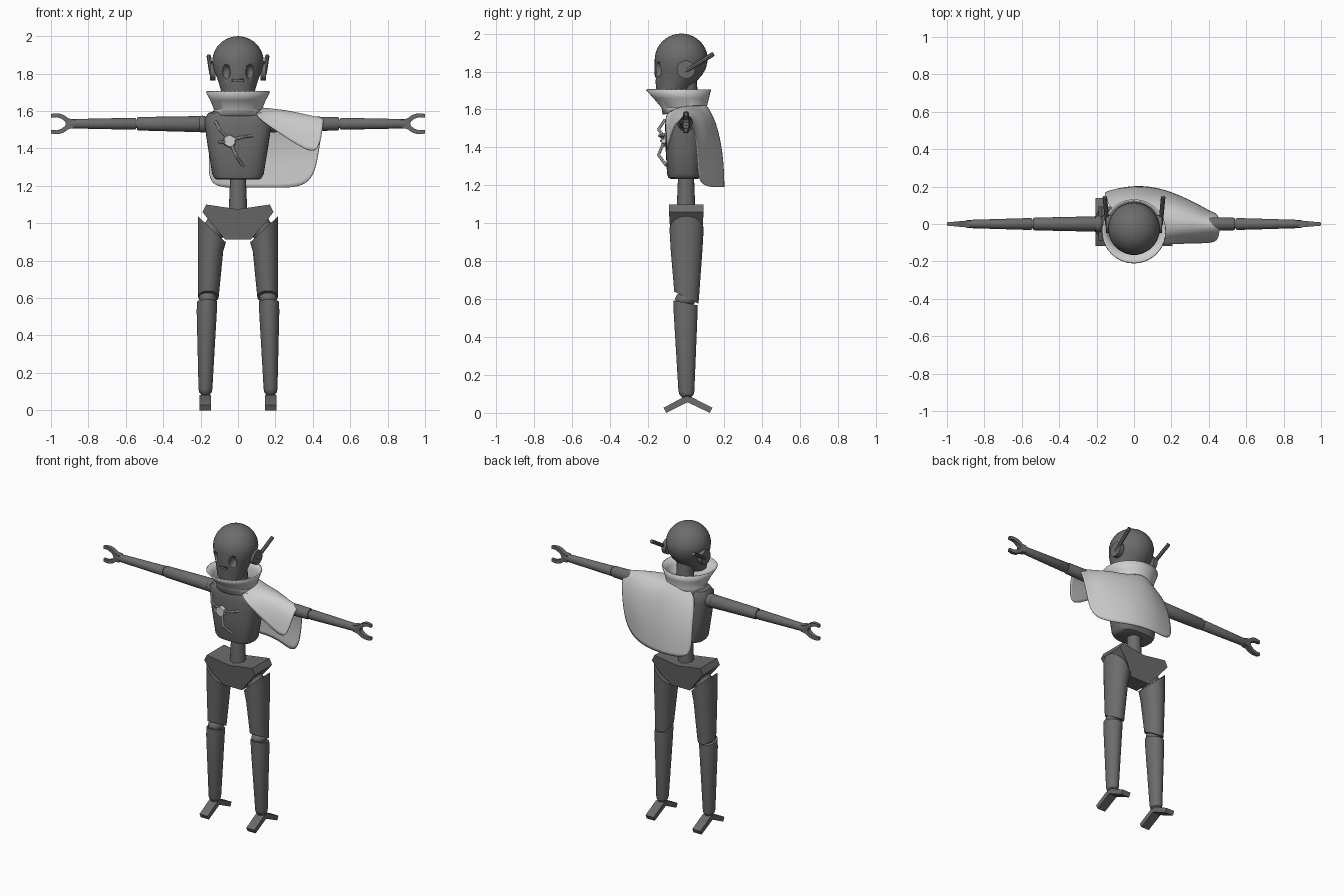
import bpy, bmesh, math
from mathutils import Vector

if "Cube" in bpy.data.objects:
    bpy.data.objects.remove(bpy.data.objects["Cube"])


def material(name, v):
    m = bpy.data.materials.new(name)
    m.diffuse_color = (v, v, v, 1)
    m.use_nodes = True
    m.node_tree.nodes["Principled BSDF"].inputs["Base Color"].default_value = m.diffuse_color
    return m


DARK = material("dark grey metal", 0.15)
LIGHT = material("pale cloth", 0.62)


def finish(name, bm, mat=DARK, smooth=35):
    bmesh.ops.recalc_face_normals(bm, faces=bm.faces[:])
    me = bpy.data.meshes.new(name)
    bm.to_mesh(me)
    bm.free()
    ob = bpy.data.objects.new(name, me)
    bpy.context.collection.objects.link(ob)
    me.materials.append(mat)
    if smooth:
        bpy.ops.object.select_all(action='DESELECT')
        ob.select_set(True)
        bpy.context.view_layer.objects.active = ob
        bpy.ops.object.shade_smooth_by_angle(angle=math.radians(smooth))
    return ob


def loft(name, rows, mat=DARK, n=32, power=1.0, side=1, along_x=False, caps=True):
    """Rows of (cx, cy, cz, rx, ry, slope_x, slope_y), joined into a skin."""
    bm = bmesh.new()
    rings = []
    for r in rows:
        cx, cy, cz, rx, ry, sx, sy = tuple(r) + (0,) * (7 - len(r))
        ring = []
        for i in range(n):
            a = 2 * math.pi * i / n
            c, s = math.cos(a), math.sin(a)
            x = math.copysign(abs(c) ** power, c) * rx
            y = math.copysign(abs(s) ** power, s) * ry
            p = (cx + x, cy + y, cz + sx * x + sy * y)
            if along_x:
                p = (p[2], p[1], p[0])
            ring.append(bm.verts.new((p[0] * side, p[1], p[2])))
        rings.append(ring)
    for a, b in zip(rings, rings[1:]):
        for i in range(n):
            bm.faces.new((a[i], a[(i + 1) % n], b[(i + 1) % n], b[i]))
    if caps:
        bm.faces.new(rings[0])
        bm.faces.new(rings[-1])
    return finish(name, bm, mat)


def prism(name, front, back, mat=DARK):
    """Solid between two matching outlines."""
    bm = bmesh.new()
    f = [bm.verts.new(p) for p in front]
    b = [bm.verts.new(p) for p in back]
    bm.faces.new(f)
    bm.faces.new(b)
    for i in range(len(f)):
        j = (i + 1) % len(f)
        bm.faces.new((f[i], f[j], b[j], b[i]))
    return finish(name, bm, mat, 30)


def ball(name, pos, radii):
    bm = bmesh.new()
    bmesh.ops.create_uvsphere(bm, u_segments=24, v_segments=14, radius=1)
    for v in bm.verts:
        v.co = Vector(pos) + Vector([v.co[i] * radii[i] for i in range(3)])
    return finish(name, bm, DARK, 40)


def rod(name, a, b, r, r2=None, mat=DARK, n=20):
    a, b = Vector(a), Vector(b)
    bm = bmesh.new()
    bmesh.ops.create_cone(bm, cap_ends=True, segments=n, radius1=r,
                          radius2=r if r2 is None else r2, depth=(b - a).length)
    q = (b - a).to_track_quat('Z', 'Y')
    for v in bm.verts:
        v.co = q @ v.co + (a + b) / 2
    return finish(name, bm, mat)


# Head: round dome running into a tapered face
rows = []
for k in range(1, 11):
    a = math.radians(9 * k)
    rows.append((0, -0.025, 1.862 + 0.138 * math.cos(a), 0.138 * math.sin(a), 0.14 * math.sin(a)))
rows[0:0] = [(0, -0.025, 2.0, 0.004, 0.004)]
rows += [(0, -0.03, 1.82, 0.13, 0.136), (0, -0.04, 1.78, 0.113, 0.125),
         (0, -0.057, 1.74, 0.1, 0.103), (0, -0.08, 1.68, 0.083, 0.075)]
head = loft("head", rows, n=40)

# Eye sockets and mouth slot
cutters = [ball("eye_cutter", (s * 0.065, -0.155, 1.81), (0.023, 0.04, 0.04)) for s in (-1, 1)]
cutters.append(prism("mouth_cutter",
                     [(x, -0.2, z) for x, z in ((-.03, 1.758), (.03, 1.758), (.03, 1.768), (-.03, 1.768))],
                     [(x, -0.145, z) for x, z in ((-.03, 1.758), (.03, 1.758), (.03, 1.768), (-.03, 1.768))]))
for c in cutters:
    c.hide_render = True
    c.hide_viewport = True
    m = head.modifiers.new("cut", 'BOOLEAN')
    m.operation, m.object, m.solver = 'DIFFERENCE', c, 'EXACT'

# Ear discs with swept-back antennas
for s in (-1, 1):
    rod("ear_disc", (s * 0.12, 0, 1.81), (s * 0.15, 0, 1.81), 0.048, n=28)
    rod("antenna", (s * 0.142, -0.005, 1.80), (s * 0.156, 0.145, 1.893), 0.012, n=8)

# Neck, collar, torso and waist
rod("neck", (0, 0.015, 1.58), (0, 0.0, 1.77), 0.055)
collar = loft("collar", [(0, -0.005, 1.575, 0.135, 0.115), (0, -0.01, 1.61, 0.125, 0.115),
                         (0, -0.025, 1.66, 0.145, 0.142), (0, -0.04, 1.705, 0.168, 0.168)],
              LIGHT, n=40, caps=False)
sol = collar.modifiers.new("thickness", 'SOLIDIFY')
sol.thickness, sol.offset = 0.008, 0
loft("torso", [(0, -.01, 1.233, .11, .07), (0, -.01, 1.24, .125, .083), (0, -.01, 1.26, .137, .09),
               (0, -.01, 1.4, .16, .098), (0, -.01, 1.52, .178, .1), (0, -.01, 1.56, .178, .096),
               (0, -.01, 1.59, .158, .085), (0, -.01, 1.61, .1, .06)], n=40, power=0.7)
rod("waist", (0, 0, 1.05), (0, 0, 1.25), 0.05, 0.042)

# Pelvis: wide wedge, thinner towards the bottom
outline = [(-.17, 1.10), (0, 1.075), (.17, 1.10), (.19, 1.06), (.13, .985), (.068, .912),
           (-.068, .912), (-.13, .985), (-.19, 1.06)]
depth = [.09, .09, .09, .09, .085, .055, .055, .085, .09]
prism("pelvis", [(x, -d, z) for (x, z), d in zip(outline, depth)],
      [(x, d + .003, z) for (x, z), d in zip(outline, depth)])

for s in (-1, 1):
    # Legs: diagonal hip cut, sloped knee gap, tapered shin
    rod("hip_joint", (s * .10, 0, 1.01), (s * .15, 0, .93), .06)
    loft("thigh", [(.14, .003, .968, .075, .09, .93), (.147, .003, .85, .068, .083),
                   (.158, .002, .607, .055, .064, 0, -.5)], side=s)
    ball("knee_joint", (s * .162, -.002, .6), (.047, .055, .04))
    loft("shin", [(.165, -.002, .58, .054, .063, 0, -.2), (.167, -.002, .53, .054, .063),
                  (.174, .002, .115, .037, .042), (.174, .003, .095, .033, .037),
                  (.174, .003, .085, .022, .026)], side=s)
    # Feet: bent two-toed plates
    foot = [(-.118, .027), (-.104, 0), (.008, .056), (.126, 0), (.139, .027), (.03, .083), (-.014, .083)]
    prism("foot", [(s * .145, y, z) for y, z in foot], [(s * .205, y, z) for y, z in foot])
    rod("ankle", (s * .174, .005, .06), (s * .174, .005, .1), .025)

    # Arms: straight out, with elbow gap
    ball("shoulder_joint", (s * .19, 0, 1.53), (.04, .045, .045))
    loft("upper_arm", [(1.53, 0, .195, .038, .036), (1.53, 0, .205, .043, .041),
                       (1.532, 0, .53, .036, .034), (1.532, 0, .54, .033, .03)], side=s, along_x=True)
    rod("elbow_joint", (s * .53, 0, 1.532), (s * .56, 0, 1.532), .024)
    loft("forearm", [(1.532, 0, .546, .028, .028), (1.532, 0, .553, .032, .032),
                     (1.532, 0, .885, .025, .022), (1.532, 0, .902, .021, .018)], side=s, along_x=True)
    # Two-pronged claw hands
    half = [(.875, .022), (.905, .028), (.93, .046), (.955, .055), (.98, .056), (1.0, .052),
            (1.0, .033), (.97, .035), (.945, .027), (.925, .013)]
    claw = half + [(.92, 0)] + [(x, -z) for x, z in reversed(half)]
    wide = lambda x: .02 - (x - .875) * .09
    prism("claw", [(s * x, -wide(x), 1.532 + z) for x, z in claw],
          [(s * x, wide(x), 1.532 + z) for x, z in claw])

# Cape: columns from the open back edge round the shoulder to the front edge
columns = [
    [(-.11, .06, 1.60), (-.145, .12, 1.50), (-.155, .16, 1.35), (-.16, .17, 1.19)],
    [(0, .115, 1.62), (0, .165, 1.54), (0, .205, 1.36), (0, .21, 1.19)],
    [(.06, .10, 1.62), (.13, .15, 1.55), (.18, .185, 1.36), (.19, .185, 1.19)],
    [(.09, .07, 1.62), (.24, .115, 1.56), (.34, .12, 1.38), (.39, .06, 1.19)],
    [(.11, .04, 1.62), (.25, .085, 1.59), (.37, .085, 1.50), (.43, .065, 1.36)],
    [(.12, 0, 1.615), (.24, .02, 1.615), (.36, .02, 1.60), (.46, .03, 1.59)],
    [(.12, -.05, 1.605), (.24, -.065, 1.59), (.36, -.07, 1.56), (.457, -.065, 1.54)],
    [(.08, -.11, 1.58), (.21, -.105, 1.49), (.33, -.1, 1.41), (.433, -.1, 1.36)],
]
bm = bmesh.new()
grid = [[bm.verts.new(p) for p in col] for col in columns]
for a, b in zip(grid, grid[1:]):
    for i in range(3):
        bm.faces.new((a[i], a[i + 1], b[i + 1], b[i]))
cape = finish("cape", bm, LIGHT, 0)
for p in cape.data.polygons:
    p.use_smooth = True
sub = cape.modifiers.new("smooth", 'SUBSURF')
sub.levels = sub.render_levels = 3
sol = cape.modifiers.new("thickness", 'SOLIDIFY')
sol.thickness, sol.offset = 0.006, 0

# Chest clasp: hexagonal hub with bent arms
rod("clasp_hub", (-.045, -.10, 1.44), (-.045, -.13, 1.44), .038, .032, LIGHT, 6)
for path in ([(-.06, -.12, 1.46), (-.095, -.145, 1.495), (-.12, -.112, 1.545)],
             [(-.02, -.12, 1.45), (.03, -.14, 1.462), (.08, -.105, 1.468)],
             [(-.06, -.12, 1.435), (-.08, -.13, 1.435), (-.1, -.105, 1.435)],
             [(-.035, -.12, 1.42), (-.01, -.145, 1.36), (.028, -.105, 1.305)]):
    for a, b in zip(path, path[1:]):
        rod("clasp_arm", a, b, .008, mat=LIGHT, n=8)
